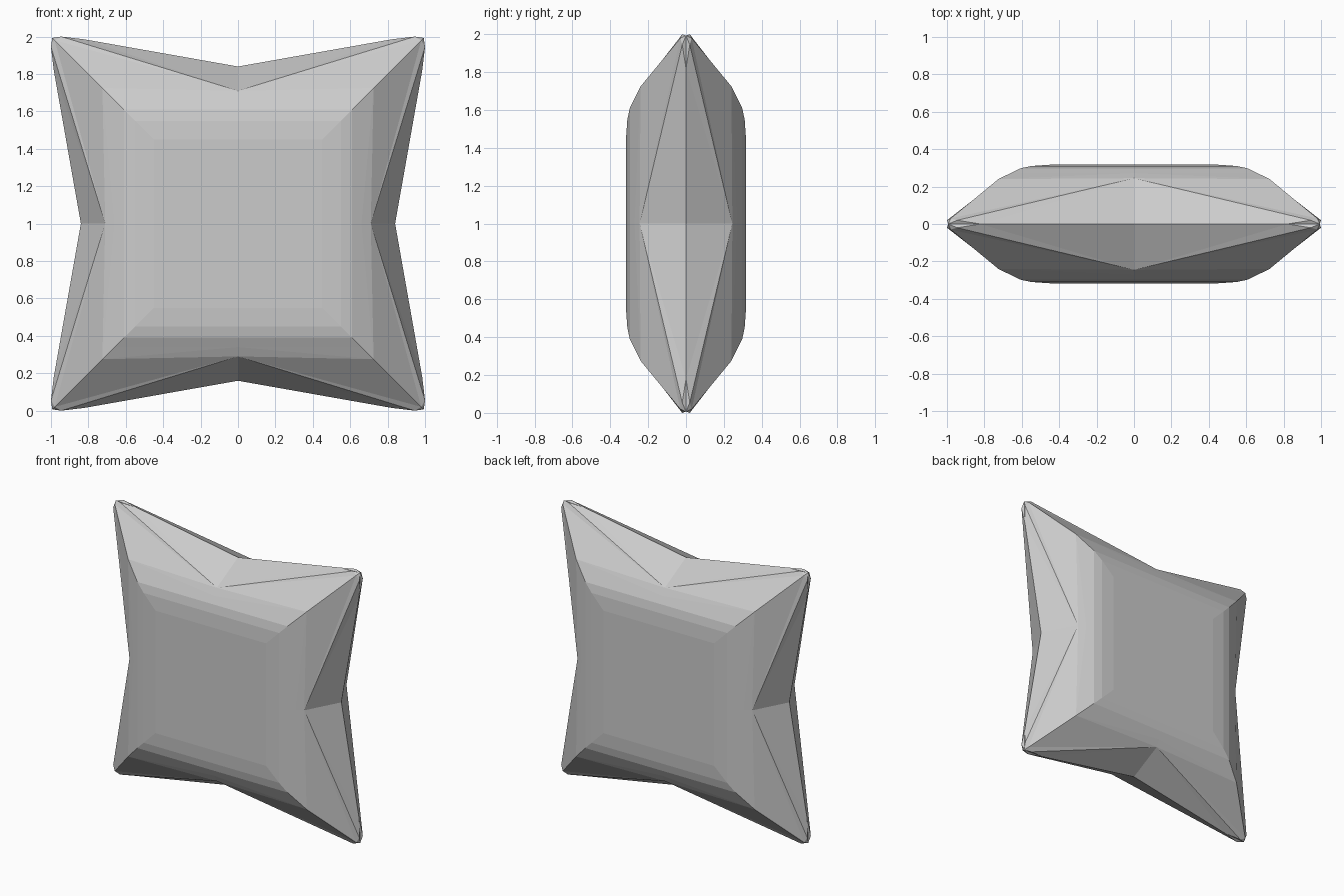
import bpy
import bmesh
from mathutils import Vector

cube = bpy.data.objects.get("Cube")
if cube:
    bpy.data.objects.remove(cube, do_unlink=True)

# Plain grey fabric
grey = bpy.data.materials.new("grey_fabric")
grey.use_nodes = True
colour = (0.6, 0.6, 0.6, 1)
grey.diffuse_color = colour
grey.node_tree.nodes["Principled BSDF"].inputs["Base Color"].default_value = colour

bm = bmesh.new()


def face(*points):
    """Add one face and its twin across the diagonal; points are (along, out, depth)."""
    for swap in (False, True):
        bm.faces.new([bm.verts.new((v, -d, u) if swap else (u, -d, v))
                      for u, v, d in points])


# Puffed face: flat middle, then rounded bands as (half size, depth)
bands = [(0.45, 0.317), (0.55, 0.31), (0.61, 0.297), (0.66, 0.272), (0.725, 0.24)]
rings = [[(0, r, d), (r, r, d)] for r, d in bands]
rings[-1][0] = (0, 0.71, 0.245)
face((0, 0, 0.317), *rings[0])
for inner, outer in zip(rings, rings[1:]):
    face(inner[0], outer[0], outer[1])
    face(inner[0], outer[1], inner[1])

# Pinched seam and stretched corner
middle, shoulder = rings[-1]
seam_mid, seam_end = (0, 0.84, 0), (0.82, 0.985, 0)
tip_side, tip_top, tip = (0.945, 1, 0.02), (0.98, 0.98, 0.03), (0.993, 0.993, 0)
face(middle, tip_top, shoulder)
face(middle, tip_side, tip_top)
face(middle, seam_end, tip_side)
face(middle, seam_mid, seam_end)
face(tip_side, seam_end, tip)
face(tip_side, tip, tip_top)

# Mirror the quarter to all four corners and to the back
for axis in range(3):
    copy = bmesh.ops.duplicate(bm, geom=bm.verts[:] + bm.edges[:] + bm.faces[:])
    scale = Vector((1, 1, 1))
    scale[axis] = -1
    bmesh.ops.scale(bm, vec=scale,
                    verts=[g for g in copy["geom"] if isinstance(g, bmesh.types.BMVert)])
bmesh.ops.remove_doubles(bm, verts=bm.verts[:], dist=0.0005)
bmesh.ops.recalc_face_normals(bm, faces=bm.faces[:])

mesh = bpy.data.meshes.new("pillow")
bm.to_mesh(mesh)
bm.free()
mesh.materials.append(grey)
pillow = bpy.data.objects.new("pillow", mesh)
pillow.location.z = 1
bpy.context.collection.objects.link(pillow)
